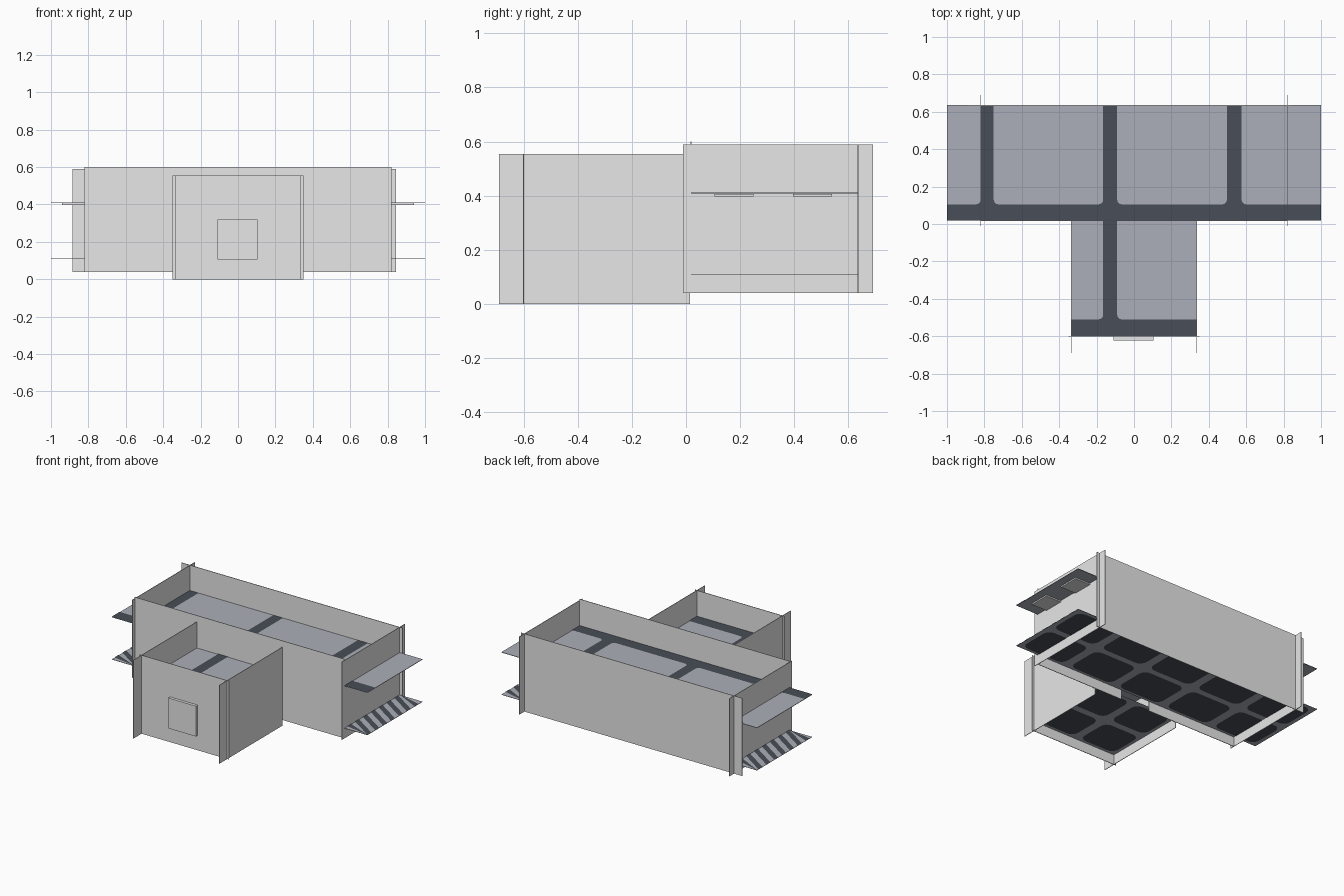
import bpy, math

if "Cube" in bpy.data.objects:
    bpy.data.objects.remove(bpy.data.objects["Cube"])

def material(name, rgb):
    m = bpy.data.materials.new(name)
    m.diffuse_color = (*rgb, 1)
    m.use_nodes = True
    m.node_tree.nodes["Principled BSDF"].inputs["Base Color"].default_value = m.diffuse_color
    return m

WALL = material("wall_light_grey", (0.8, 0.8, 0.8))
GREY = material("floor_blue_grey", (0.41, 0.43, 0.48))
DARK = material("path_dark_slate", (0.065, 0.076, 0.095))
T = 0.004  # wall thickness

def mesh(name, polys, mat):
    """One object from a list of polygons, each a list of points."""
    verts, faces = [], []
    for p in polys:
        faces.append(tuple(range(len(verts), len(verts) + len(p))))
        verts += p
    me = bpy.data.meshes.new(name)
    me.from_pydata(verts, [], faces)
    me.materials.append(mat)
    ob = bpy.data.objects.new(name, me)
    bpy.context.collection.objects.link(ob)
    return ob

def flat(x0, x1, y0, y1, z):
    return [(x0, y0, z), (x1, y0, z), (x1, y1, z), (x0, y1, z)]

def side_x(x0, x1, y, z0, z1):
    return [(x0, y, z0), (x1, y, z0), (x1, y, z1), (x0, y, z1)]

def side_y(x, y0, y1, z0, z1):
    return [(x, y0, z0), (x, y1, z0), (x, y1, z1), (x, y0, z1)]

def box(x0, x1, y0, y1, z0, z1):
    return [flat(x0, x1, y0, y1, z0)[::-1], flat(x0, x1, y0, y1, z1),
            side_x(x0, x1, y0, z0, z1), side_x(x0, x1, y1, z0, z1)[::-1],
            side_y(x0, y0, y1, z0, z1)[::-1], side_y(x1, y0, y1, z0, z1)]

def wall_x(x0, x1, y, z0, z1):
    return box(x0, x1, y - T / 2, y + T / 2, z0, z1)

def wall_y(x, y0, y1, z0, z1):
    return box(x - T / 2, x + T / 2, y0, y1, z0, z1)

def rounded(cx, cy, w, d, r, z):
    """Rounded rectangle facing down."""
    pts = []
    for i, (sx, sy) in enumerate([(1, 1), (-1, 1), (-1, -1), (1, -1)]):
        for k in range(5):
            a = math.radians(90 * i + 22.5 * k)
            pts.append((cx + sx * (w / 2 - r) + r * math.cos(a),
                        cy + sy * (d / 2 - r) + r * math.sin(a), z))
    return pts[::-1]

def fillet(x, y, side, r, z):
    """Small concave corner where two paths meet."""
    pts = [(x, y, z)]
    for k in range(5):
        a = math.radians(22.5 * k)
        pts.append((x + side * r * (1 - math.sin(a)), y + r * (1 - math.cos(a)), z))
    return pts

def paths(name, x0, x1, y0, y1, depth, lanes, z):
    """Dark strip along the front with lanes running back."""
    polys = [flat(x0, x1, y0, y0 + depth, z)]
    for a, b in lanes:
        polys.append(flat(a, b, y0 + depth, y1, z))
        polys.append(fillet(a, y0 + depth, -1, 0.025, z))
        polys.append(fillet(b, y0 + depth, 1, 0.025, z))
    for p in polys:  # keep every plate facing up
        area = sum(p[i - 1][0] * p[i][1] - p[i][0] * p[i - 1][1] for i in range(len(p)))
        if area < 0:
            p.reverse()
    mesh(name, polys, DARK)

# main hall walls; the front one has a doorway into the wing
Y0, Y1 = 0.018, 0.635
mesh("hall_front_wall", wall_x(-0.82, -0.11, Y0, 0.04, 0.6)
     + wall_x(0.12, 0.82, Y0, 0.04, 0.6)
     + wall_x(-0.11, 0.12, Y0, 0.32, 0.6), WALL)
mesh("hall_back_wall", wall_x(-0.885, 0.845, Y1, 0.04, 0.59), WALL)
for name, x in (("hall_left_wall", -0.82), ("hall_right_wall", 0.82)):
    mesh(name, wall_y(x, -0.012, 0.69, 0.04, 0.59), WALL)

# entrance wing walls and door
mesh("wing_front_wall", wall_x(-0.35, 0.35, -0.6, 0, 0.555), WALL)
for name, x in (("wing_left_wall", -0.335), ("wing_right_wall", 0.335)):
    mesh(name, wall_y(x, -0.69, 0.015, 0, 0.555), WALL)
mesh("entrance_door", box(-0.11, 0.105, -0.622, -0.602, 0.105, 0.32), WALL)

# upper and lower decks
mesh("hall_upper_deck", box(-1, 1, Y0, Y1, 0.408, 0.411), GREY)
mesh("hall_lower_deck", box(-1, 1, Y0, Y1, 0.109, 0.111), GREY)
mesh("wing_upper_deck", [flat(-0.335, 0.335, -0.6, Y0, 0.37)], GREY)
mesh("wing_lower_deck", [flat(-0.335, 0.335, -0.6, Y0, 0.07)], GREY)

# dark paths on the upper decks
paths("hall_paths", -1, 1, Y0, Y1 - 0.005, 0.087,
      [(-0.82, -0.75), (-0.165, -0.09), (0.497, 0.575)], 0.413)
paths("wing_paths", -0.335, 0.335, -0.6, Y0, 0.09, [(-0.165, -0.09)], 0.373)

# dark rounded pads under the lower decks
mesh("hall_floor_pads", [rounded(-0.8 + 0.4 * i, 0.172 + 0.308 * j, 0.34, 0.265, 0.05, 0.107)
                         for i in range(5) for j in range(2)], DARK)
mesh("wing_floor_pads", [rounded(sx * 0.168, -0.291 + sy * 0.154, 0.28, 0.26, 0.05, 0.067)
                         for sx in (-1, 1) for sy in (-1, 1)], DARK)

# slanted stripes on the ends of the lower deck
stripes = []
def clamp(y):
    return min(max(y, Y0), Y1)
for a, b in ((-1, -0.82), (0.82, 1)):
    for i in range(8):
        y = Y0 + 0.03 + i * 0.088
        ys = [clamp(y), clamp(y - 0.12), clamp(y - 0.076), clamp(y + 0.044)]
        if ys[2] - ys[1] + ys[3] - ys[0] > 0.001:
            stripes.append([(x, v, 0.113) for x, v in zip((a, b, b, a), ys)])
mesh("lower_deck_stripes", stripes, DARK)

# square lights under the upper deck
lights = []
for i in range(-3, 4):
    for y in (0.178, 0.468):
        x = i * 0.29
        lights += box(x - 0.072, x + 0.072, y - 0.072, y + 0.072, 0.398, 0.407)
mesh("ceiling_lights", lights, WALL)
